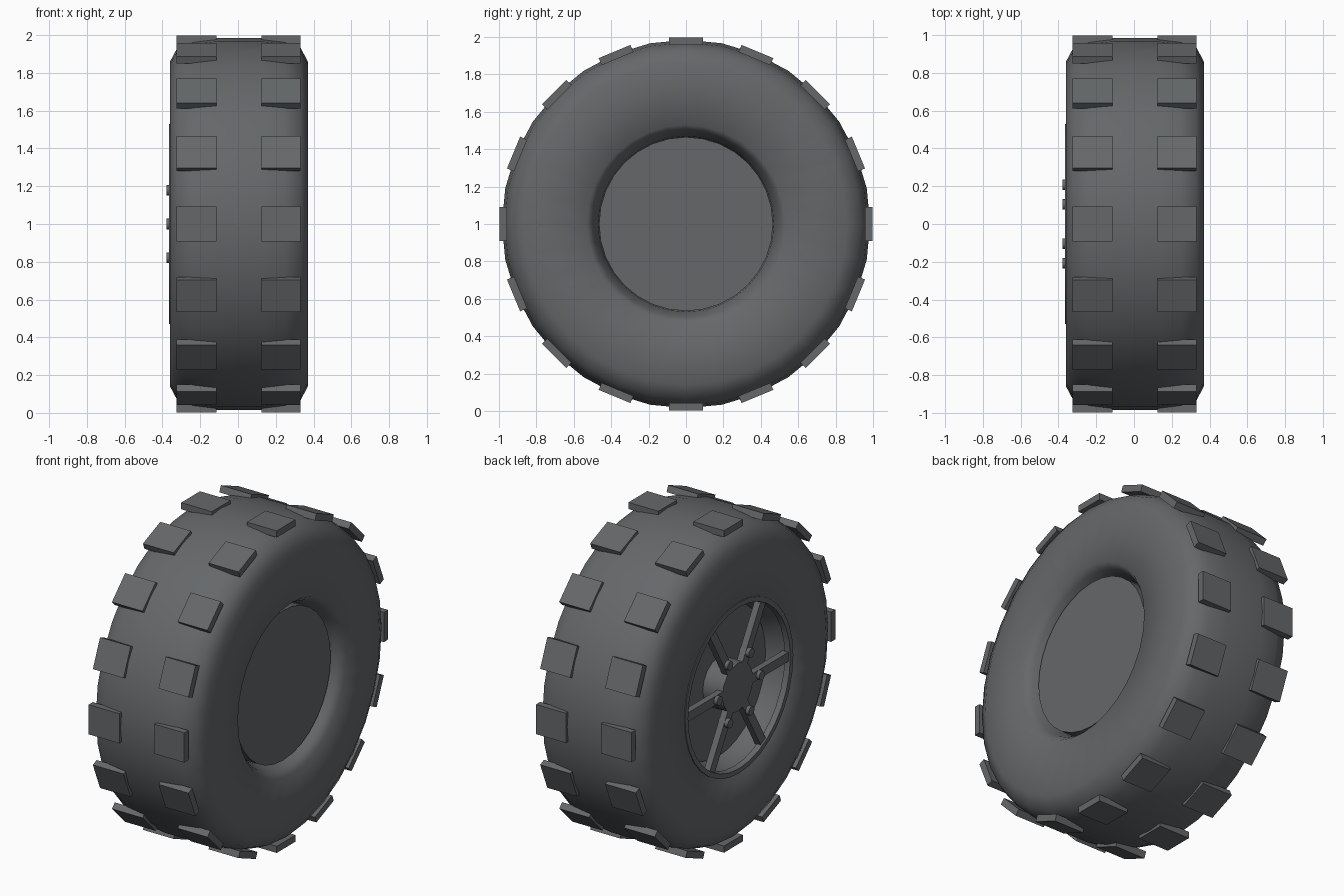
import bpy, bmesh, math
from mathutils import Matrix, Vector

cube = bpy.data.objects.get("Cube")
if cube:
    bpy.data.objects.remove(cube, do_unlink=True)

AXLE_Z = 1.0
CENTRE = Matrix.Translation((0, 0, AXLE_Z))


def material(name, rgb):
    m = bpy.data.materials.new(name)
    m.use_nodes = True
    m.diffuse_color = (*rgb, 1)
    m.node_tree.nodes["Principled BSDF"].inputs["Base Color"].default_value = (*rgb, 1)
    return m


grey = material("dark rubber grey", (0.13, 0.137, 0.143))


def finish(name, bm, smooth=None):
    bmesh.ops.recalc_face_normals(bm, faces=bm.faces)
    mesh = bpy.data.meshes.new(name)
    bm.to_mesh(mesh)
    bm.free()
    mesh.materials.append(grey)
    ob = bpy.data.objects.new(name, mesh)
    bpy.context.collection.objects.link(ob)
    if smooth:
        bpy.ops.object.select_all(action='DESELECT')
        ob.select_set(True)
        bpy.context.view_layer.objects.active = ob
        bpy.ops.object.shade_smooth_by_angle(angle=math.radians(smooth))
    return ob


def lathe(name, profile, sides, smooth, closed=True):
    """Revolve (x, radius) points around the axle."""
    bm = bmesh.new()
    verts = [bm.verts.new((x, 0, r)) for x, r in profile]
    edges = [bm.edges.new(p) for p in zip(verts, verts[1:])]
    if closed:
        edges.append(bm.edges.new((verts[-1], verts[0])))
    bmesh.ops.spin(bm, geom=verts + edges, axis=(1, 0, 0), cent=(0, 0, 0),
                   angle=math.tau, steps=sides, use_merge=True)
    bmesh.ops.remove_doubles(bm, verts=bm.verts, dist=0.0005)
    bm.transform(CENTRE)
    return finish(name, bm, smooth)


def disc(name, x0, x1, radius, sides):
    return lathe(name, [(x0, 0), (x0, radius), (x1, radius), (x1, 0)], sides, 35, False)


def add_box(bm, lo, hi, angle):
    """Box in axle space, turned around the axle."""
    lo, hi = Vector(lo), Vector(hi)
    m = (CENTRE @ Matrix.Rotation(angle, 4, 'X') @ Matrix.Translation((lo + hi) / 2)
         @ Matrix.Diagonal((*(hi - lo), 1)))
    return bmesh.ops.create_cube(bm, size=1, matrix=m)["verts"]


# Tyre: rounded shoulders, flat sidewalls, tapered bore
lathe("tyre", [(-0.36, 0.53), (-0.36, 0.86), (-0.32, 0.935), (-0.24, 0.97), (-0.12, 0.985),
               (0.13, 0.985), (0.25, 0.97), (0.33, 0.935), (0.37, 0.86), (0.37, 0.53),
               (0.33, 0.5), (0.25, 0.47), (0.1, 0.455), (-0.12, 0.455), (-0.24, 0.475),
               (-0.32, 0.505)], 32, 65)

# Two rows of tread blocks
for side, x0, x1 in (("right", -0.325, -0.115), ("left", 0.125, 0.33)):
    bm = bmesh.new()
    for i in range(16):
        add_box(bm, (x0, -0.092, 0.957), (x1, 0.092, 0.998), i * math.tau / 16)
    finish(side + "_tread_blocks", bm)

# Rim edge around the spoked face
lathe("rim_ring", [(-0.365, 0.53), (-0.365, 0.5), (-0.33, 0.495), (-0.33, 0.53)], 32, 35)

# Drum, closing the inner side, with the hub and its cap
disc("drum", -0.22, 0.31, 0.465, 32)
disc("hub", -0.355, -0.21, 0.15, 16)

# Six tapered spokes
bm = bmesh.new()
for i in range(6):
    angle = i * math.tau / 6 + math.pi / 6
    add_box(bm, (-0.355, -0.028, 0.1), (-0.315, 0.028, 0.51), angle)
finish("spokes", bm)

# One bolt on each spoke
bm = bmesh.new()
for i in range(6):
    a = i * math.tau / 6
    m = (Matrix.Translation((-0.345, 0.207 * math.cos(a), AXLE_Z + 0.207 * math.sin(a)))
         @ Matrix.Rotation(math.pi / 2, 4, 'Y'))
    bmesh.ops.create_cone(bm, cap_ends=True, segments=12, radius1=0.028, radius2=0.028,
                          depth=0.065, matrix=m)
finish("bolts", bm, 35)
